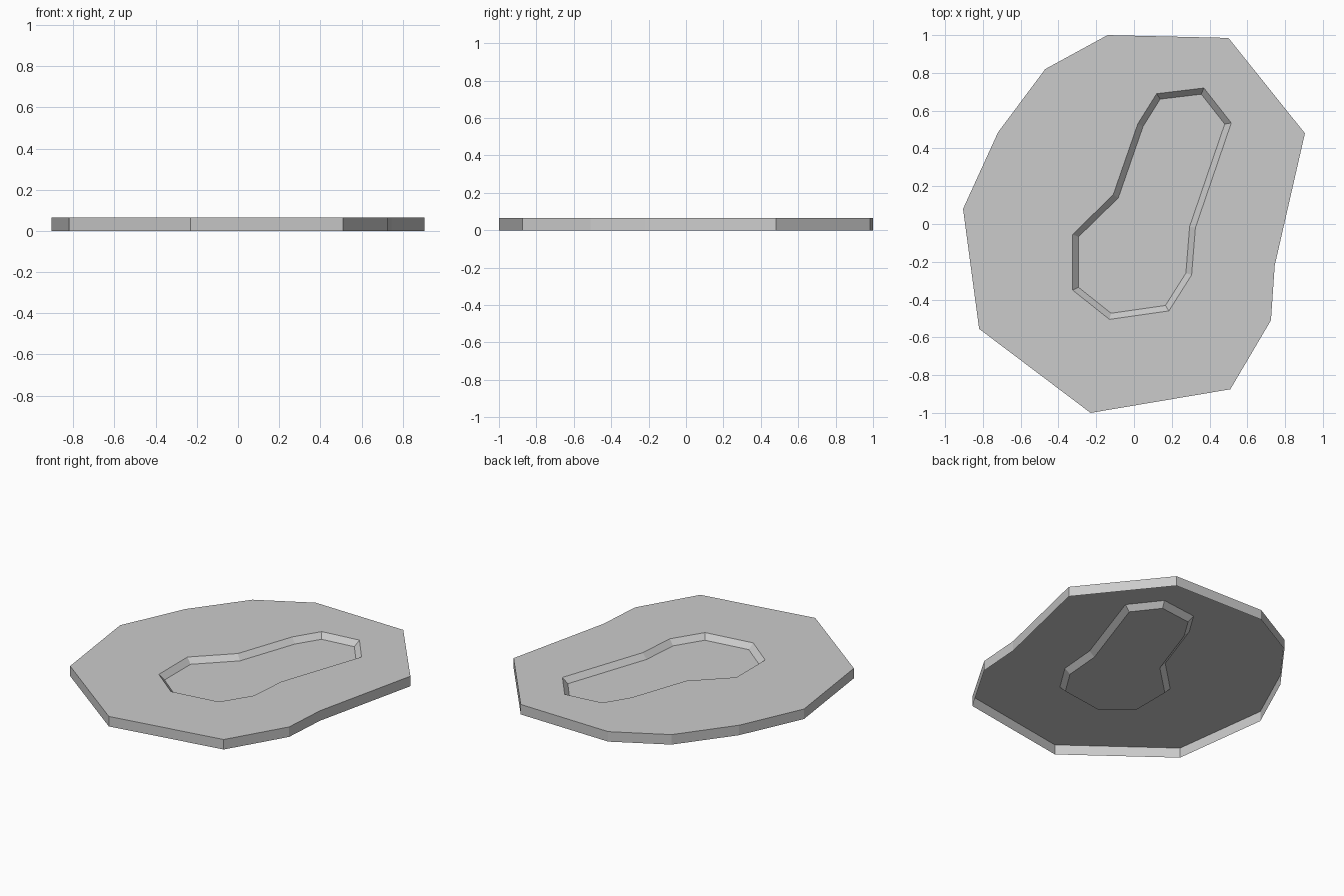
import bpy, bmesh
from mathutils import Vector

cube = bpy.data.objects.get("Cube")
if cube:
    bpy.data.objects.remove(cube, do_unlink=True)

HEIGHT = 0.065
POND_DEPTH = 0.034
BANK_WIDTH = 0.031

# Counter-clockwise outlines of the slab and the hollow
SLAB = [(-0.14, 1), (-0.47, 0.82), (-0.72, 0.485), (-0.905, 0.08),
        (-0.82, -0.555), (-0.23, -1), (0.51, -0.875), (0.725, -0.51),
        (0.745, -0.22), (0.905, 0.48), (0.5, 0.985)]
POND = [(0.12, 0.69), (0.02, 0.53), (-0.11, 0.155), (-0.325, -0.055),
        (-0.325, -0.35), (-0.13, -0.505), (0.185, -0.46), (0.305, -0.27),
        (0.325, -0.02), (0.515, 0.535), (0.37, 0.72)]


def inset(points, width):
    """Move every edge of a counter-clockwise outline inward by width."""
    result = []
    for i, p in enumerate(points):
        p = Vector(p)
        a = (p - Vector(points[i - 1])).normalized()
        b = (Vector(points[(i + 1) % len(points)]) - p).normalized()
        na, nb = Vector((-a.y, a.x)), Vector((-b.y, b.x))
        result.append(p + (na + nb) * width / (1 + na.dot(nb)))
    return result


def ring(bm, points, z):
    return [bm.verts.new((x, y, z)) for x, y in points]


def bridge(bm, lower, upper):
    """Quads between two matching closed rings."""
    n = len(lower)
    for i in range(n):
        j = (i + 1) % n
        bm.faces.new((lower[i], lower[j], upper[j], upper[i]))


bm = bmesh.new()
rim = ring(bm, SLAB, HEIGHT)
bank = ring(bm, POND, HEIGHT)

# Flat top with a hole for the hollow
edges = [bm.edges.new((loop[i - 1], loop[i])) for loop in (rim, bank) for i in range(len(loop))]
bmesh.ops.triangle_fill(bm, edges=edges, use_beauty=True, normal=(0, 0, 1))
for face in bm.faces:
    face.normal_update()
    if face.normal.z < 0:
        face.normal_flip()

# Side skirt, open underneath
bridge(bm, ring(bm, SLAB, 0), rim)

# Sloping bank and floor of the hollow
floor = ring(bm, inset(POND, BANK_WIDTH), HEIGHT - POND_DEPTH)
bridge(bm, bank, floor)
bm.faces.new(floor)

bmesh.ops.dissolve_limit(bm, angle_limit=0.01, verts=bm.verts, edges=bm.edges)
mesh = bpy.data.meshes.new("ground_slab")
bm.to_mesh(mesh)
bm.free()
slab = bpy.data.objects.new("ground_slab", mesh)
bpy.context.collection.objects.link(slab)

# Plain grey material
grey = bpy.data.materials.new("grey")
grey.use_nodes = True
color = (0.6, 0.6, 0.6, 1)
grey.diffuse_color = color
grey.node_tree.nodes["Principled BSDF"].inputs["Base Color"].default_value = color
mesh.materials.append(grey)
